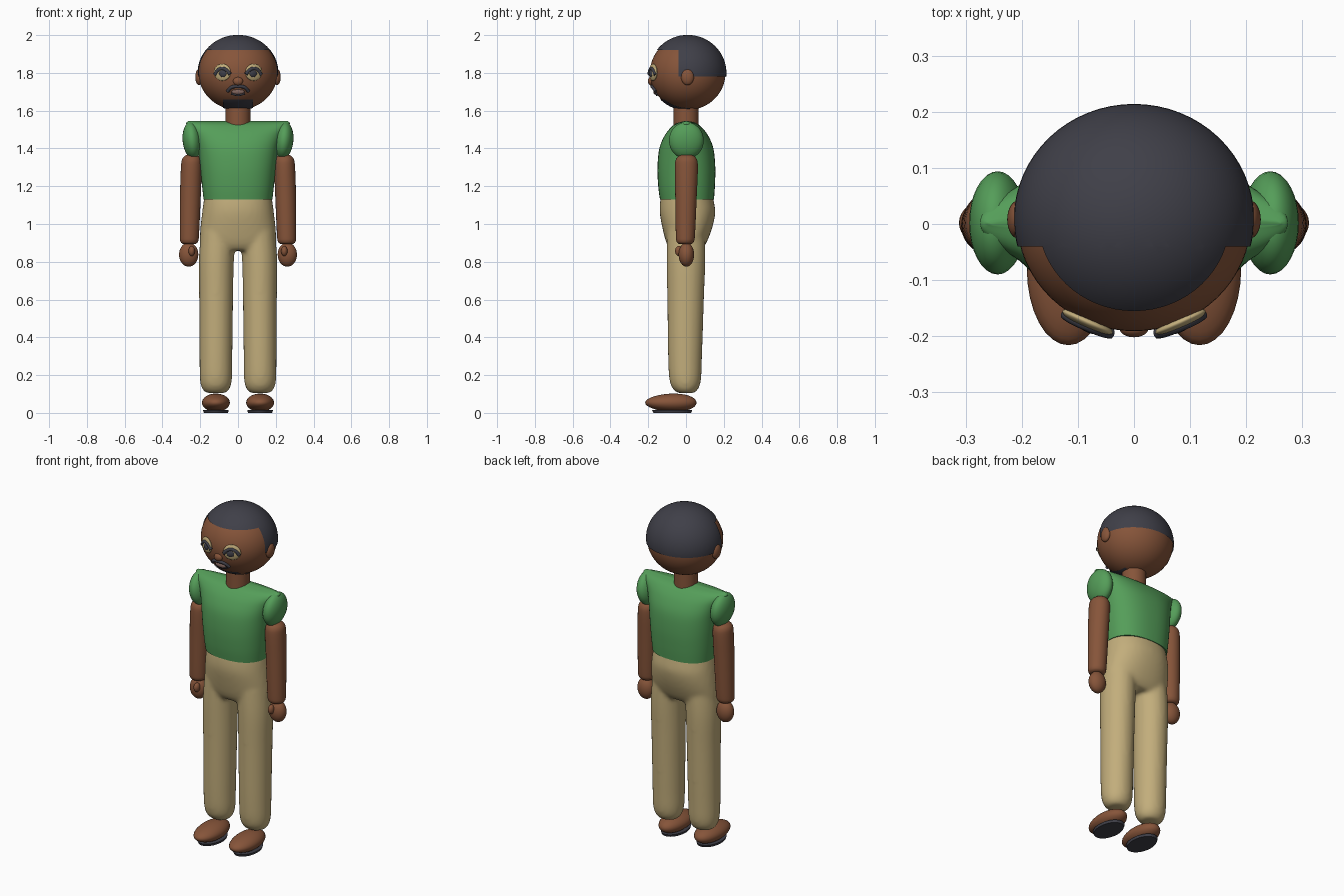
import bpy, bmesh, math
from mathutils import Vector, Matrix

cube = bpy.data.objects.get("Cube")
if cube:
    bpy.data.objects.remove(cube, do_unlink=True)


def material(name, rgb):
    m = bpy.data.materials.new(name)
    m.use_nodes = True
    m.diffuse_color = (*rgb, 1)
    bsdf = m.node_tree.nodes["Principled BSDF"]
    bsdf.inputs["Base Color"].default_value = (*rgb, 1)
    bsdf.inputs["Roughness"].default_value = 0.7
    return m


SKIN = material("brown skin", (0.24, 0.09, 0.042))
DARK = material("near black", (0.05, 0.05, 0.065))
GREEN = material("shirt green", (0.09, 0.34, 0.1))
KHAKI = material("khaki", (0.54, 0.42, 0.2))
LIP = material("dusky lip", (0.22, 0.13, 0.11))

HEAD = Vector((0, 0.009, 1.8))
HEAD_R = Vector((0.209, 0.2, 0.196))


def finish(name, bm, mat, angle=50):
    bmesh.ops.recalc_face_normals(bm, faces=bm.faces)
    me = bpy.data.meshes.new(name)
    bm.to_mesh(me)
    bm.free()
    ob = bpy.data.objects.new(name, me)
    bpy.context.collection.objects.link(ob)
    me.materials.append(mat)
    bpy.ops.object.select_all(action='DESELECT')
    ob.select_set(True)
    bpy.context.view_layer.objects.active = ob
    bpy.ops.object.shade_smooth_by_angle(angle=math.radians(angle))
    return ob


def sphere(center, radii, spin=0, tilt=0, segs=32):
    bm = bmesh.new()
    bmesh.ops.create_uvsphere(bm, u_segments=segs, v_segments=segs // 2, radius=1)
    bm.transform(Matrix.Translation(center) @ Matrix.Rotation(spin, 4, 'Z')
                 @ Matrix.Rotation(tilt, 4, 'Y') @ Matrix.Diagonal((*radii, 1)))
    return bm


def loft(bm, rows, power=2.0, sides=40, steps=5):
    """Rows are (z, centre x, centre y, radius x, radius y), smoothed between."""
    pts = [Vector(r) for r in rows]
    path = []
    for i in range(len(pts) - 1):
        a, b = pts[i], pts[i + 1]
        p, q = pts[max(i - 1, 0)], pts[min(i + 2, len(pts) - 1)]
        for k in range(steps):
            t = k / steps
            path.append(0.5 * (2 * a + (b - p) * t + (2 * p - 5 * a + 4 * b - q) * t**2
                               + (3 * a - p - 3 * b + q) * t**3))
    path.append(pts[-1])
    rings = []
    for z, cx, cy, rx, ry in path:
        ring = []
        for k in range(sides):
            t = 2 * math.pi * k / sides
            c, s = math.cos(t), math.sin(t)
            x = math.copysign(abs(c) ** (2 / power), c) * max(rx, 0.002)
            y = math.copysign(abs(s) ** (2 / power), s) * max(ry, 0.002)
            ring.append(bm.verts.new((cx + x, cy + y, z)))
        rings.append(ring)
    for a, b in zip(rings, rings[1:]):
        for k in range(sides):
            j = (k + 1) % sides
            bm.faces.new((a[k], a[j], b[j], b[k]))
    bm.faces.new(rings[0][::-1])
    bm.faces.new(rings[-1])
    return bm


def on_face(x, z, lift=0.0):
    """Point on the front of the head."""
    u, w = x / HEAD_R.x, (z - HEAD.z) / HEAD_R.z
    return Vector((x, HEAD.y - HEAD_R.y * math.sqrt(1 - u * u - w * w) - lift, z))


def face_tube(name, points, radius, mat, lift=0.003, closed=False):
    cu = bpy.data.curves.new(name, 'CURVE')
    cu.dimensions = '3D'
    cu.bevel_depth = radius
    cu.bevel_resolution = 3
    cu.use_fill_caps = True
    sp = cu.splines.new('BEZIER')
    sp.bezier_points.add(len(points) - 1)
    sp.use_cyclic_u = closed
    for bp, (x, z) in zip(sp.bezier_points, points):
        bp.co = on_face(x, z, lift)
        bp.handle_left_type = bp.handle_right_type = 'AUTO'
    cu.materials.append(mat)
    ob = bpy.data.objects.new(name, cu)
    bpy.context.collection.objects.link(ob)


def head_patch(name, lift, cuts, keep, mat):
    """Thin shell over the head, trimmed by planes."""
    bm = sphere(HEAD, HEAD_R + Vector((lift,) * 3), segs=64)
    for co, no in cuts:
        bmesh.ops.bisect_plane(bm, geom=bm.verts[:] + bm.edges[:] + bm.faces[:],
                               plane_co=co, plane_no=no)
    drop = [f for f in bm.faces if not keep(f.calc_center_median())]
    bmesh.ops.delete(bm, geom=drop, context='FACES')
    finish(name, bm, mat)


# Head, hair, beard and neck
finish("head", sphere(HEAD, HEAD_R, segs=64), SKIN)
head_patch("hair", 0.005, [((0, 0, 1.92), (0, 0, 1)), ((0, 0, 1.78), (0, 0, 1)),
                           ((0, -0.04, 0), (0, 1, 0))],
           lambda c: c.z > 1.92 or (c.z > 1.78 and c.y > -0.04), DARK)
head_patch("chin_beard", 0.004, [((0, 0, 1.66), (0, 0, 1)), ((0.08, 0, 0), (1, 0, 0)),
                                 ((-0.08, 0, 0), (1, 0, 0)), ((0, 0.02, 0), (0, 1, 0))],
           lambda c: c.z < 1.66 and abs(c.x) < 0.08 and c.y < 0.02, DARK)
finish("neck", loft(bmesh.new(), [(1.5, 0, 0, 0.066, 0.066), (1.64, 0, 0, 0.066, 0.066)]), SKIN)

# Nose, mouth and moustache
finish("nose", sphere(on_face(0, 1.756), (0.026, 0.016, 0.022)), SKIN)
finish("lips", sphere(on_face(0, 1.7), (0.034, 0.01, 0.014)), LIP)
face_tube("moustache", [(-0.056, 1.702), (-0.033, 1.724), (0, 1.728),
                        (0.033, 1.724), (0.056, 1.702)], 0.009, DARK)
face_tube("lower_lip_line", [(-0.035, 1.69), (0, 1.683), (0.035, 1.69)], 0.006, DARK)

# Shirt body
finish("shirt", loft(bmesh.new(), [
    (1.13, 0, 0.005, 0.182, 0.143), (1.2, 0, 0.003, 0.19, 0.15),
    (1.3, 0, 0.002, 0.2, 0.153), (1.4, 0, 0.002, 0.213, 0.143),
    (1.47, 0, 0.002, 0.235, 0.114), (1.515, 0, 0.002, 0.268, 0.078),
    (1.535, 0, 0.002, 0.274, 0.048), (1.545, 0, 0.002, 0.262, 0.01)], 2.4, 56), GREEN)

# Trousers: hips and legs fused into one smooth skin
bm = loft(bmesh.new(), [
    (1.16, 0, 0.004, 0.176, 0.134), (1.12, 0, 0.005, 0.182, 0.142),
    (1.06, 0, 0.008, 0.19, 0.147), (0.98, 0, 0.007, 0.199, 0.132),
    (0.9, 0, 0.002, 0.203, 0.106), (0.86, 0, 0, 0.19, 0.08)], 2.2)
for s in (-1, 1):
    loft(bm, [(0.105, s * 0.117, 0, 0.045, 0.04), (0.12, s * 0.117, -0.002, 0.068, 0.062),
              (0.17, s * 0.117, -0.004, 0.084, 0.083), (0.3, s * 0.117, -0.005, 0.087, 0.09),
              (0.6, s * 0.116, -0.002, 0.09, 0.097), (0.8, s * 0.115, 0, 0.093, 0.102),
              (0.96, s * 0.105, 0, 0.092, 0.1)])
trousers = finish("trousers", bm, KHAKI)
remesh = trousers.modifiers.new("fuse", 'REMESH')
remesh.mode = 'VOXEL'
remesh.voxel_size = 0.011
remesh.use_smooth_shade = True
relax = trousers.modifiers.new("relax", 'SMOOTH')
relax.factor = 0.5
relax.iterations = 8

# Paired parts
for s, side in ((-1, "right"), (1, "left")):
    finish(side + "_ear", sphere((s * 0.206, 0.008, 1.778), (0.02, 0.034, 0.043)), SKIN)

    # Eye: pale lid disc, dark iris and heavy lash
    finish(side + "_eye", sphere(on_face(s * 0.083, 1.803), (0.049, 0.012, 0.045),
                                 spin=s * 0.42), KHAKI)
    finish(side + "_iris", sphere(on_face(s * 0.08, 1.797, 0.008), (0.022, 0.01, 0.02),
                                  spin=s * 0.42), DARK)
    face_tube(side + "_lash", [(s * 0.122, 1.79), (s * 0.105, 1.814), (s * 0.08, 1.823),
                               (s * 0.058, 1.812), (s * 0.042, 1.793)], 0.01, DARK, 0.008)

    # Sleeve, arm, hand and thumb
    finish(side + "_sleeve", sphere((s * 0.243, 0.002, 1.442), (0.05, 0.092, 0.098),
                                    tilt=s * 0.1), GREEN)
    finish(side + "_arm", loft(bmesh.new(), [
        (0.895, s * 0.258, -0.004, 0.034, 0.034), (0.908, s * 0.258, -0.004, 0.047, 0.046),
        (0.95, s * 0.257, -0.003, 0.051, 0.051), (1.15, s * 0.252, 0, 0.055, 0.057),
        (1.3, s * 0.247, 0.002, 0.055, 0.061), (1.345, s * 0.246, 0.002, 0.049, 0.054),
        (1.365, s * 0.245, 0.002, 0.03, 0.034)]), SKIN)
    finish(side + "_hand", sphere((s * 0.261, 0.002, 0.838), (0.051, 0.041, 0.064)), SKIN)
    finish(side + "_thumb", sphere((s * 0.245, -0.037, 0.857), (0.017, 0.021, 0.027)), SKIN)

    # Foot with a thicker heel end, and its flat sole
    foot = sphere((0, 0, 0), (1, 1, 1))
    for v in foot.verts:
        x, y, z = v.co
        v.co = (s * 0.117 + 0.074 * x, -0.08 + 0.136 * y, 0.054 + 0.048 * z * (1 + 0.12 * y))
    finish(side + "_foot", foot, SKIN)
    finish(side + "_sole", loft(bmesh.new(), [
        (0, s * 0.117, -0.073, 0.064, 0.1), (0.014, s * 0.117, -0.073, 0.068, 0.106)],
        steps=1), DARK)
